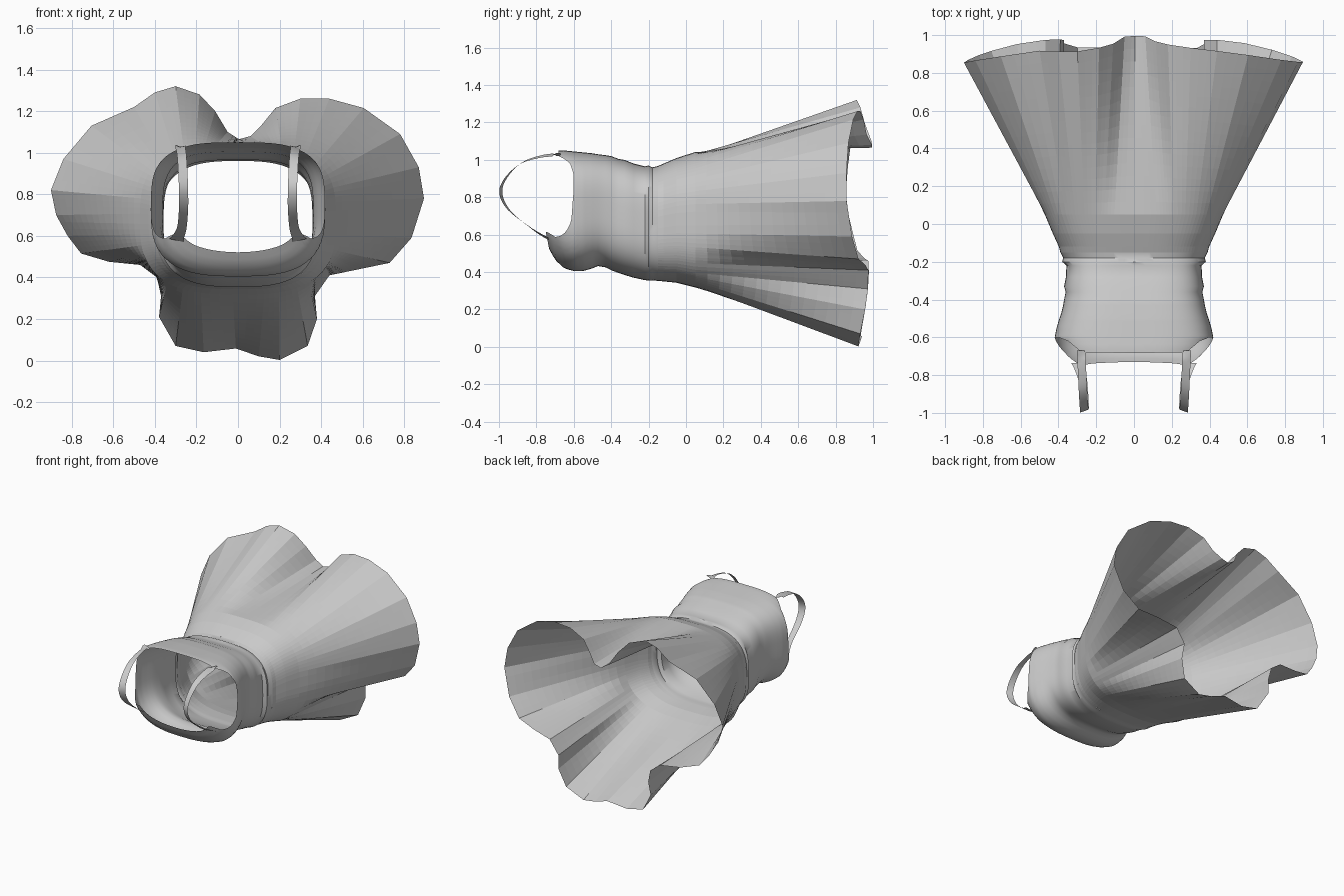
import bpy, bmesh
from math import sin, cos, pi, atan2, sqrt, hypot, radians
from mathutils import Vector

if "Cube" in bpy.data.objects:
    bpy.data.objects.remove(bpy.data.objects["Cube"])


def lerp_table(table, y):
    """Linear interpolation of rows (y, values...)."""
    if y <= table[0][0]:
        return table[0][1:]
    for a, b in zip(table, table[1:]):
        if y <= b[0]:
            t = (y - a[0]) / (b[0] - a[0])
            return [p + (q - p) * t for p, q in zip(a[1:], b[1:])]
    return table[-1][1:]


def hull(table, y, ang):
    """Point on the rounded-box body section at y: half width, low z, high z."""
    w, lo, hi = lerp_table(table, y)
    c, s = cos(ang), sin(ang)
    n = 3.4 if s > 0 and y < -.2 else 2.9
    f = lambda v: (1 if v >= 0 else -1) * abs(v) ** (2 / n)
    return Vector((w * f(c), y, (lo + hi) / 2 + (hi - lo) / 2 * f(s)))


def sheet(name, rings, closed, smooth):
    bm = bmesh.new()
    rows = [[bm.verts.new(p) for p in r] for r in rings]
    n = len(rows[0])
    for a, b in zip(rows, rows[1:]):
        for i in range(n if closed else n - 1):
            j = (i + 1) % n
            bm.faces.new((a[i], a[j], b[j], b[i]))
    bmesh.ops.recalc_face_normals(bm, faces=bm.faces)
    me = bpy.data.meshes.new(name)
    bm.to_mesh(me)
    bm.free()
    ob = bpy.data.objects.new(name, me)
    bpy.context.collection.objects.link(ob)
    if smooth:
        bpy.ops.object.select_all(action='DESELECT')
        ob.select_set(True)
        bpy.context.view_layer.objects.active = ob
        bpy.ops.object.shade_smooth_by_angle(angle=radians(40))
    return ob


# body sections: y, half width, low z, high z
BODY = [(-.76, .33, .565, 1.05), (-.735, .35, .53, 1.05), (-.70, .378, .465, 1.05),
        (-.65, .405, .42, 1.05), (-.60, .42, .405, 1.045), (-.55, .41, .405, 1.04),
        (-.50, .395, .42, 1.035), (-.47, .385, .432, 1.03), (-.43, .375, .425, 1.025),
        (-.40, .37, .41, 1.02), (-.36, .362, .395, 1.005), (-.33, .37, .385, 1.0),
        (-.28, .36, .37, .98), (-.22, .358, .357, .965), (-.20, .38, .354, .970),
        (-.18, .375, .355, .96), (-.15, .39, .353, .967), (-.12, .398, .35, .98),
        (-.05, .43, .343, 1.01), (.05, .472, .318, 1.042)]

# top edge of the bodice by angle: back edge, armholes and front neckline
EDGE = [(-90, -.73), (-60, -.738), (-40, -.75), (-30, -.715), (-22, -.675), (-13, -.64),
        (-5, -.615), (5, -.603), (25, -.60), (42, -.62), (50, -.65), (56, -.68), (90, -.682)]


def edge_y(ang):
    d = (ang * 180 / pi + 90) % 360 - 90
    return lerp_table(EDGE, d if d <= 90 else 180 - d)[0]


# bodice
N = 120
angles = [2 * pi * i / N for i in range(N)]
rings = []
for k in range(13):
    t = k / 12
    rings.append([hull(BODY, edge_y(a) * (1 - t) - .5 * t, a) for a in angles])
for y in [r[0] for r in BODY if -.5 < r[0] <= -.15]:
    rings.append([hull(BODY, y, a) for a in angles])
sheet("bodice", rings, True, True)

# skirt hem seen from the front (x, z), starting at the centre back fold
HEM = [(.005, 1.065), (-.05, 1.10), (-.11, 1.20), (-.185, 1.28), (-.30, 1.32), (-.40, 1.29),
       (-.50, 1.22), (-.705, 1.13), (-.84, .97), (-.90, .82), (-.875, .70), (-.82, .60),
       (-.755, .515), (-.62, .475), (-.47, .46), (-.39, .40), (-.37, .31), (-.38, .21),
       (-.30, .07), (-.165, .04), (-.01, .058), (.10, .02), (.20, .003), (.335, .07),
       (.38, .20), (.37, .31), (.44, .41), (.585, .44), (.73, .47), (.835, .59),
       (.895, .78), (.87, .93), (.78, 1.09), (.605, 1.215), (.44, 1.26), (.30, 1.26),
       (.18, 1.215), (.115, 1.135), (.06, 1.08)]
lengths = [0]
for p, q in zip(HEM, HEM[1:] + HEM[:1]):
    lengths.append(lengths[-1] + hypot(q[0] - p[0], q[1] - p[1]))

# each hem corner gets a waist angle (mostly by direction, partly by arc length)
corners = []
for (x, z), s in zip(HEM, lengths):
    by_angle = (atan2(z - .67, x) - pi / 2) % (2 * pi) if s else 0
    a = pi / 2 + .12 * 2 * pi * s / lengths[-1] + .88 * by_angle
    top = hull(BODY, -.15, a)
    d = hypot(x - top.x, z - top.z)
    reach = 1.15 if abs(x) < .07 and z > 1 else 1.13
    corners.append((a, Vector((x, min(1.0, -.15 + sqrt(reach ** 2 - d * d)), z))))
corners.append((corners[0][0] + 2 * pi, corners[0][1]))

columns = []
for (a0, h0), (a1, h1) in zip(corners, corners[1:]):
    for k in range(3):
        a, hem = a0 + (a1 - a0) * k / 3, h0.lerp(h1, k / 3)
        col = [hull(BODY, y, a) for y in (-.15, -.12, -.085, -.05, 0, .05)]
        start = col[-1]
        columns.append(col + [start.lerp(hem, j / 14) for j in range(1, 15)])
sheet("skirt", list(zip(*columns)), True, False)

# shoulder straps: centre line (x, y, z) and half width, smoothed by a spline
PATH = [(.296, -.735, .578, .035), (.285, -.775, .60, .026), (.27, -.835, .64, .022),
        (.262, -.945, .73, .022), (.262, -.99, .82, .022), (.265, -.965, .90, .022),
        (.27, -.885, .98, .022), (.275, -.78, 1.017, .022), (.278, -.67, 1.03, .024)]


def spline(pts, steps):
    out = []
    P = [Vector(p) for p in pts]
    P = [2 * P[0] - P[1]] + P + [2 * P[-1] - P[-2]]
    for i in range(1, len(P) - 2):
        a, b, c, d = P[i - 1:i + 3]
        for k in range(steps):
            t = k / steps
            out.append(.5 * (2 * b + (c - a) * t + (2 * a - 5 * b + 4 * c - d) * t * t
                             + (3 * b - a - 3 * c + d) * t ** 3))
    return out + [P[-2]]


# the ribbon tilts slightly, its outer edge turned toward the arm
for side, name in ((-1, "strap_left"), (1, "strap_right")):
    rows = []
    for x, y, z, w in spline(PATH, 5):
        tilt = Vector((0, .67 + y, z - .82)).normalized() * -.008
        tilt.z = -tilt.z if y > -.7 else tilt.z
        rows.append([Vector((side * (x + w * u), max(y - tilt.y * u, -1), z + tilt.z * u))
                     for u in (-1, 0, 1)])
    sheet(name, rows, False, True)
